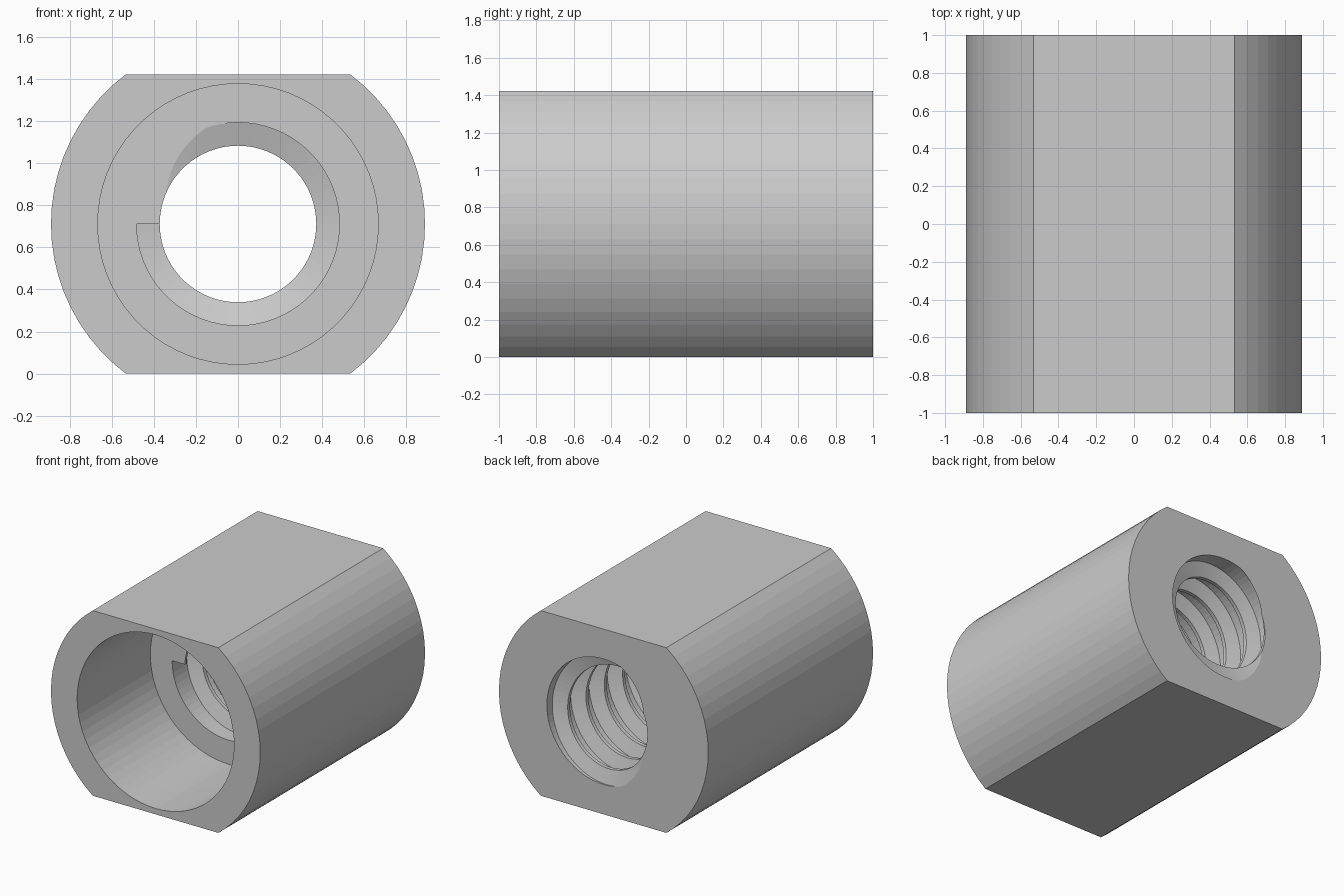
import bpy
import bmesh
from math import sin, cos, asin, pi, radians
from mathutils import Vector

if "Cube" in bpy.data.objects:
    bpy.data.objects.remove(bpy.data.objects["Cube"])

UNIT = 1 / 9                      # all sizes below are multiples of this
R_OUT, H = 8 * UNIT, 6.4 * UNIT   # outer radius, half height across the flats
R_CB = 6 * UNIT                   # front counterbore radius
R_MAJ, R_MIN = 0.482, 0.372       # thread root and crest radii
Y_STEP = -UNIT                    # shoulder between counterbore and thread
PITCH = 2 * UNIT


def polar(r, a, y):
    return Vector((r * cos(a), y, H + r * sin(a)))


def finish(bm, name):
    bmesh.ops.recalc_face_normals(bm, faces=bm.faces)
    mesh = bpy.data.meshes.new(name)
    bm.to_mesh(mesh)
    bm.free()
    obj = bpy.data.objects.new(name, mesh)
    bpy.context.collection.objects.link(obj)
    return obj


def bridge(bm, rings, closed):
    # Quads between neighbouring rings of vertices
    n = len(rings[0])
    for i in range(len(rings) - (0 if closed else 1)):
        a, b = rings[i], rings[(i + 1) % len(rings)]
        for j in range(n):
            k = (j + 1) % n
            bm.faces.new((a[j], a[k], b[k], b[j]))


# Body: round sleeve with two flats, stepped bore
def make_body():
    c = asin(H / R_OUT)
    angles = [-c + 2 * c * i / 20 for i in range(20)]
    angles += [c + (pi - 2 * c) * i / 14 for i in range(14)]
    angles += [a + pi for a in angles]
    bm = bmesh.new()
    profile = [(None, -1), (None, 1), (R_MAJ, 1), (R_MAJ, Y_STEP),
               (R_CB, Y_STEP), (R_CB, -1)]
    rings = []
    for r, y in profile:
        ring = []
        for a in angles:
            rad = r or min(R_OUT, H / max(abs(sin(a)), 1e-6))
            ring.append(bm.verts.new(polar(rad, a, y)))
        rings.append(ring)
    bridge(bm, rings, True)
    return finish(bm, "nut_body")


# Thread: trapezoid ridge swept along a helix, trimmed flush at both ends
def make_thread():
    steps, turns = 68, 5.5
    root, tip, r_root = 0.203 * PITCH, 0.066 * PITCH, R_MAJ + 0.002
    section = [(r_root, -root), (R_MIN, -tip), (R_MIN, tip), (r_root, root)]
    bm = bmesh.new()
    rings = []
    for i in range(int(steps * turns) + 1):
        t = i / steps
        rings.append([bm.verts.new(polar(r, pi - 2 * pi * t, Y_STEP + PITCH * t + dy))
                      for r, dy in section])
    bridge(bm, rings, False)
    bm.faces.new(rings[0])
    bm.faces.new(rings[-1])
    for y, side in ((Y_STEP, -1), (1, 1)):
        cut = bmesh.ops.bisect_plane(
            bm, geom=bm.verts[:] + bm.edges[:] + bm.faces[:],
            plane_co=(0, y, 0), plane_no=(0, side, 0), clear_outer=True)
        edges = [e for e in cut["geom_cut"] if isinstance(e, bmesh.types.BMEdge)]
        bmesh.ops.triangle_fill(bm, edges=edges, use_beauty=True)
    return finish(bm, "inner_thread")


make_body()
make_thread()
